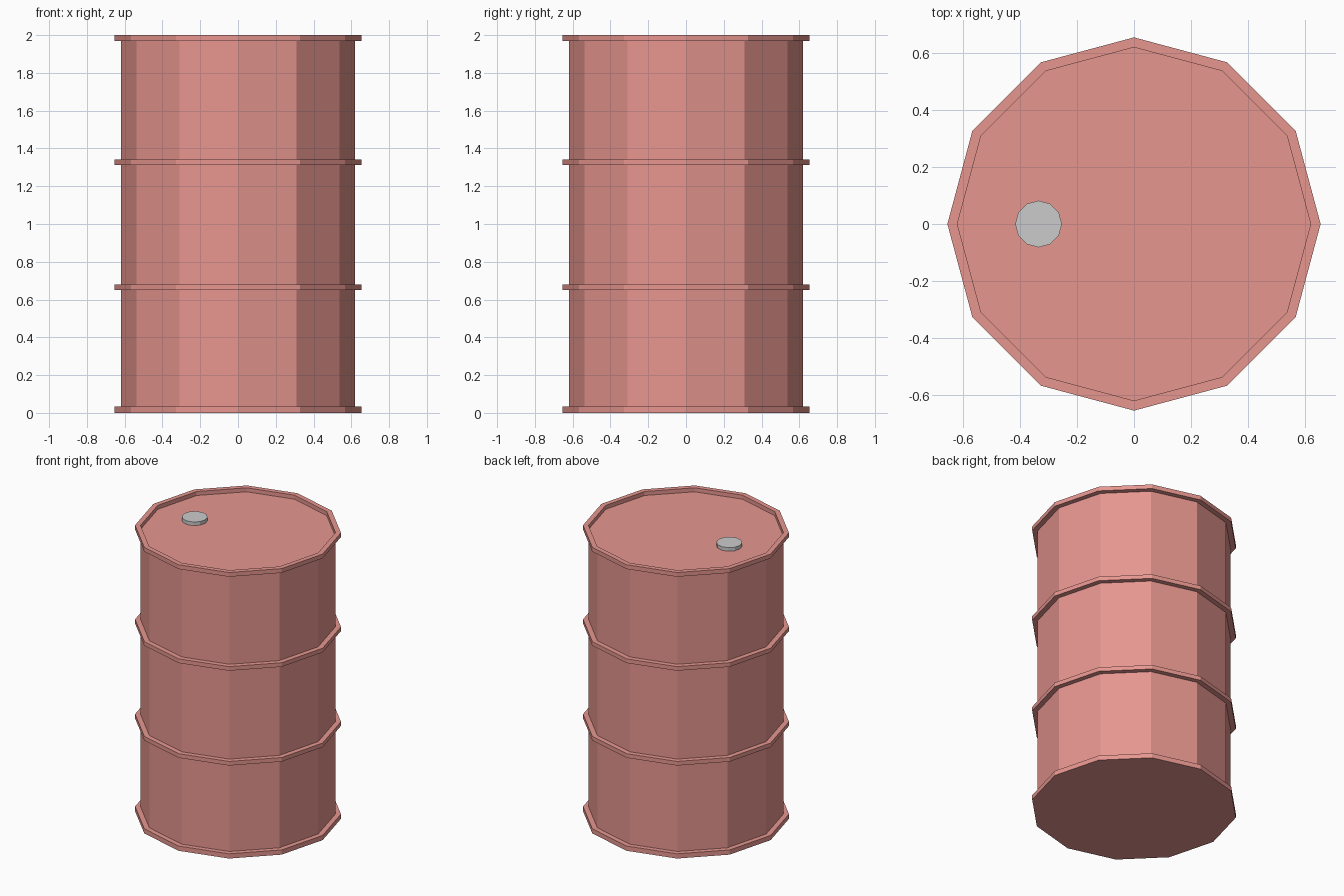
import bpy, bmesh
from math import pi, sin, cos

if "Cube" in bpy.data.objects:
    bpy.data.objects.remove(bpy.data.objects["Cube"])

SIDES = 12
R_BODY, R_RIM = 0.62, 0.655


def lathe(name, profile, center=(0, 0, 0), mat=None):
    """Revolve an (r, z) profile about z and close both ends with flat caps."""
    bm = bmesh.new()
    rings = [[bm.verts.new((r * cos(2 * pi * i / SIDES), r * sin(2 * pi * i / SIDES), z))
              for i in range(SIDES)] for r, z in profile]
    for a, b in zip(rings, rings[1:]):
        for i in range(SIDES):
            j = (i + 1) % SIDES
            bm.faces.new((a[i], a[j], b[j], b[i]))
    bm.faces.new(rings[0][::-1])
    bm.faces.new(rings[-1])
    me = bpy.data.meshes.new(name)
    bm.to_mesh(me)
    bm.free()
    if mat:
        me.materials.append(mat)
    ob = bpy.data.objects.new(name, me)
    ob.location = center
    bpy.context.collection.objects.link(ob)
    return ob


paint = bpy.data.materials.new("red_paint")
paint.diffuse_color = (0.8, 0.305, 0.275, 1)
paint.use_nodes = True
paint.node_tree.nodes["Principled BSDF"].inputs["Base Color"].default_value = paint.diffuse_color

# Drum: flat bottom, four raised hoops, recessed lid
profile = []
for z0, z1 in ((0, 0.033), (0.65, 0.679), (1.313, 1.342), (1.97, 2.0)):
    if z0 > 0:
        profile.append((R_BODY, z0))
    profile += [(R_RIM, z0), (R_RIM, z1), (R_BODY, z1)]
profile.append((R_BODY, 1.972))
lathe("drum", profile, mat=paint)

# Filler cap on the lid
lathe("filler_cap", [(0.082, 0), (0.082, 0.026)], center=(-0.335, 0, 1.971))
